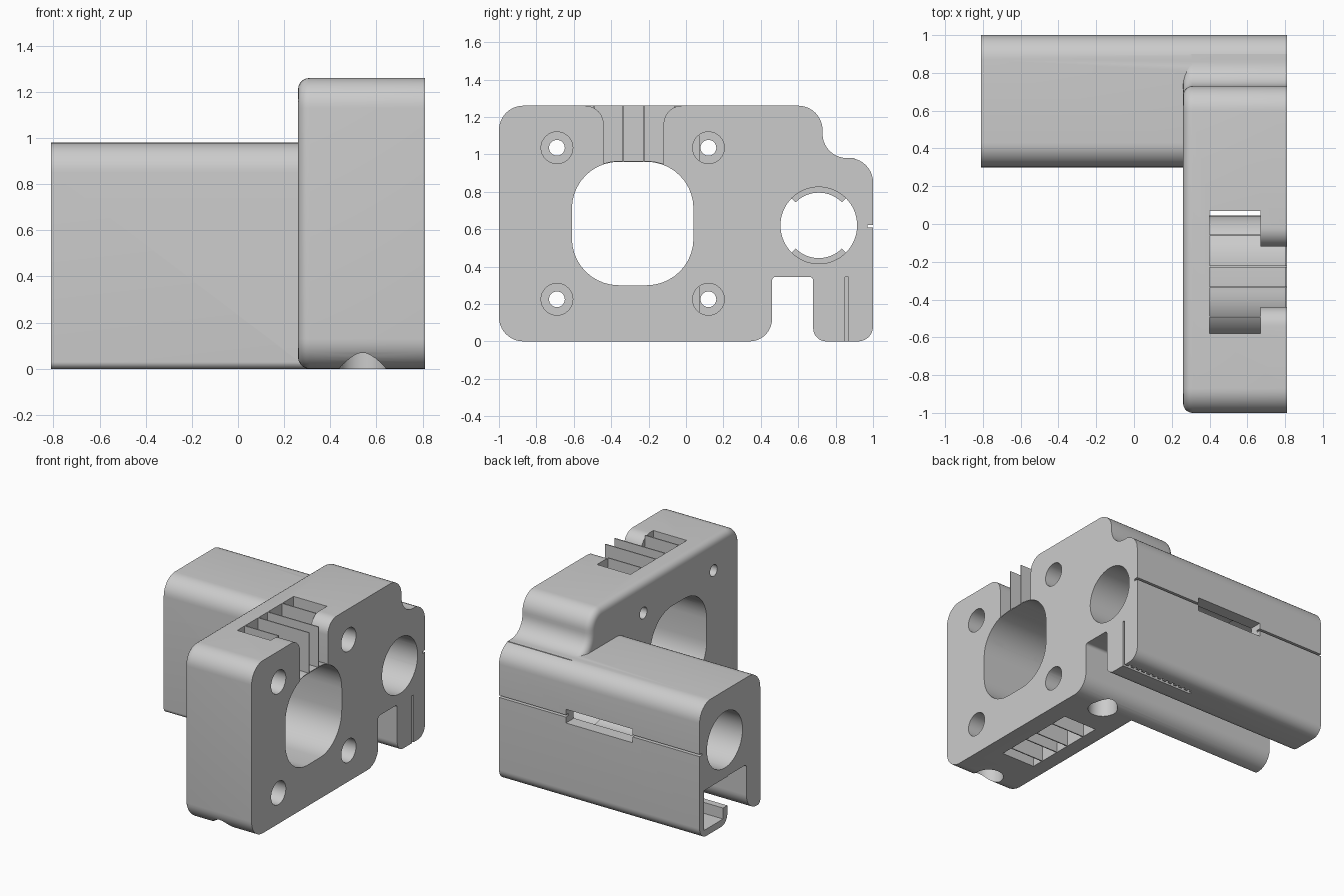
import bpy, bmesh, math
from mathutils import Vector, Matrix

if "Cube" in bpy.data.objects:
    bpy.data.objects.remove(bpy.data.objects["Cube"], do_unlink=True)

grey = bpy.data.materials.new("plain grey")
grey.use_nodes = True
GREY = (0.6, 0.6, 0.6, 1)
grey.diffuse_color = GREY
grey.node_tree.nodes["Principled BSDF"].inputs["Base Color"].default_value = GREY


def make(name, bm):
    bmesh.ops.recalc_face_normals(bm, faces=bm.faces)
    mesh = bpy.data.meshes.new(name)
    bm.to_mesh(mesh)
    bm.free()
    mesh.materials.append(grey)
    ob = bpy.data.objects.new(name, mesh)
    bpy.context.collection.objects.link(ob)
    return ob


def rounded(corners, steps=10):
    """Right-angled (y, z, radius) corners to a rounded outline."""
    out = []
    n = len(corners)
    for i, (y, z, r) in enumerate(corners):
        p = Vector((y, z))
        if r == 0:
            out.append(p)
            continue
        a = (Vector(corners[i - 1][:2]) - p).normalized()
        b = (Vector(corners[(i + 1) % n][:2]) - p).normalized()
        c = p + r * (a + b)
        for k in range(steps + 1):
            t = math.pi / 2 * k / steps
            out.append(c - r * (b * math.cos(t) + a * math.sin(t)))
    return out


def prism(name, outline, x0, x1, bevel=0):
    """Extrude a y-z outline along x, with an optional round on the x0 rim."""
    bm = bmesh.new()
    face = bm.faces.new([bm.verts.new((x0, p[0], p[1])) for p in outline])
    rim = list(face.edges)
    geom = bmesh.ops.extrude_face_region(bm, geom=[face], use_keep_orig=True)["geom"]
    bmesh.ops.translate(bm, vec=(x1 - x0, 0, 0),
                        verts=[v for v in geom if isinstance(v, bmesh.types.BMVert)])
    bmesh.ops.recalc_face_normals(bm, faces=bm.faces)
    if bevel:
        bmesh.ops.bevel(bm, geom=rim, offset=bevel, segments=5, profile=0.5, affect='EDGES')
    return make(name, bm)


def box(name, x0, x1, y0, y1, z0, z1):
    return prism(name, [(y0, z0), (y1, z0), (y1, z1), (y0, z1)], x0, x1)


def cylinder(name, centre, radius, depth, axis='X', segments=32):
    bm = bmesh.new()
    turn = Matrix.Rotation(math.pi / 2, 4, 'Y') if axis == 'X' else Matrix()
    bmesh.ops.create_cone(bm, cap_ends=True, segments=segments, radius1=radius,
                          radius2=radius, depth=depth,
                          matrix=Matrix.Translation(centre) @ turn)
    return make(name, bm)


def combine(body, tool, operation='DIFFERENCE'):
    mod = body.modifiers.new("combine", 'BOOLEAN')
    mod.operation = operation
    mod.solver = 'EXACT'
    mod.object = tool
    bpy.context.view_layer.objects.active = body
    bpy.ops.object.modifier_apply(modifier=mod.name)
    bpy.data.objects.remove(tool, do_unlink=True)


def rect(y0, y1, z0, z1, r):
    return rounded([(y0, z0, r), (y1, z0, r), (y1, z1, r), (y0, z1, r)])


END, BACK, TOP = 0.81, 0.26, 1.26
MOTOR_Y, MOTOR_Z = -0.285, 0.63
ROD_Y, ROD_Z, ROD_R = 0.71, 0.62, 0.205

# Bearing block with the open channel underneath
body = prism("carriage_body", rounded([
    (1, 0, .08), (1, .98, .13), (.3, .98, .13), (.3, 0, .03),
    (.46, 0, .12), (.46, .345, .02), (.68, .345, .02), (.68, 0, .07)]), -END, END)

# Motor plate
plate = prism("motor_plate", rounded([
    (-1, 0, .13), (.46, 0, .13), (.46, .37, 0), (.9, .37, 0), (.9, .98, 0),
    (.73, .98, .13), (.73, TOP, .13), (-1, TOP, .13)]), BACK, END, bevel=.05)
combine(body, plate, 'UNION')

# Motor opening and rod bore
combine(body, prism("motor_opening", rect(-.61, .04, .3, .96, .25), 0, 1))
combine(body, cylinder("rod_bore", (0, ROD_Y, ROD_Z), ROD_R, 2, segments=64))

# Screw holes with counterbores
for sy in (-1, 1):
    for sz in (-1, 1):
        y, z = MOTOR_Y + sy * .405, MOTOR_Z + sz * .405
        combine(body, cylinder("screw_hole", (.5, y, z), .042, .8))
        combine(body, cylinder("counterbore", (END, y, z), .085, .28))
    # Round pockets in the underside
    combine(body, cylinder("base_pocket", (.54, MOTOR_Y + sy * .6, 0), .1, .3, 'Z'))

# Vertical vent and its notch in the outer face
combine(body, box("vent", .4, .67, -.58, .07, -.1, 1.4))
combine(body, prism("vent_notch", rounded([
    (-.7, 1.3, 0), (-.7, TOP, 0), (-.44, TOP, .1), (-.44, .93, 0),
    (-.12, .93, 0), (-.12, TOP, .1), (.14, TOP, 0), (.14, 1.3, 0)]), .66, .9))

# Side slot and groove
combine(body, prism("tie_groove", [(.97, .608), (1.1, .608), (1.1, .623), (.97, .623)], -1, 1))
combine(body, box("tie_slot", -.27, .27, ROD_Y, 1.1, .565, .665))

# Hollow hooked end of the belt channel
combine(body, prism("belt_hollow", [
    (.66, .34), (.66, .13), (.73, .13), (.73, .05), (.95, .05), (.95, .34)], -1, .15))

# Belt slit with tooth notches
combine(body, box("belt_slit", .22, .9, .85, .868, -.1, .345))
for i in range(12):
    x = .24 + i * .047
    combine(body, box("belt_tooth", x, x + .024, .86, .885, -.1, .345))

# Thin lining of the motor opening across the vent
lining = prism("vent_lining", rect(-.615, .045, .295, .965, .255), .39, END - .005)
combine(lining, prism("lining_core", rect(-.61, .04, .3, .96, .25), 0, 1))

# Vent fins, above and below
parts = [body, lining]
for i, y in enumerate((-.49, -.335, -.225, -.06)):
    inner = i in (1, 2)
    start = .96 if inner else .93
    parts.append(box("upper_fin", .4, END if inner else .67, y - .004, y + .004, start, TOP))
    parts.append(box("lower_fin", .4, .67, y - .004, y + .004, 0, TOP - start))

# Bearing stops inside the bore
for side in (1, -1):
    arc = [math.radians(45 + 90 * k / 16) for k in range(17)]
    ring = [(r, a) for r, angles in ((ROD_R + .01, arc), (.175, arc[::-1])) for a in angles]
    parts.append(prism("bearing_stop", [(ROD_Y + r * math.cos(a), ROD_Z + side * r * math.sin(a))
                                        for r, a in ring], -.25, .25))

bpy.ops.object.select_all(action='DESELECT')
for ob in parts:
    ob.select_set(True)
bpy.context.view_layer.objects.active = body
bpy.ops.object.shade_smooth_by_angle(angle=math.radians(30))
